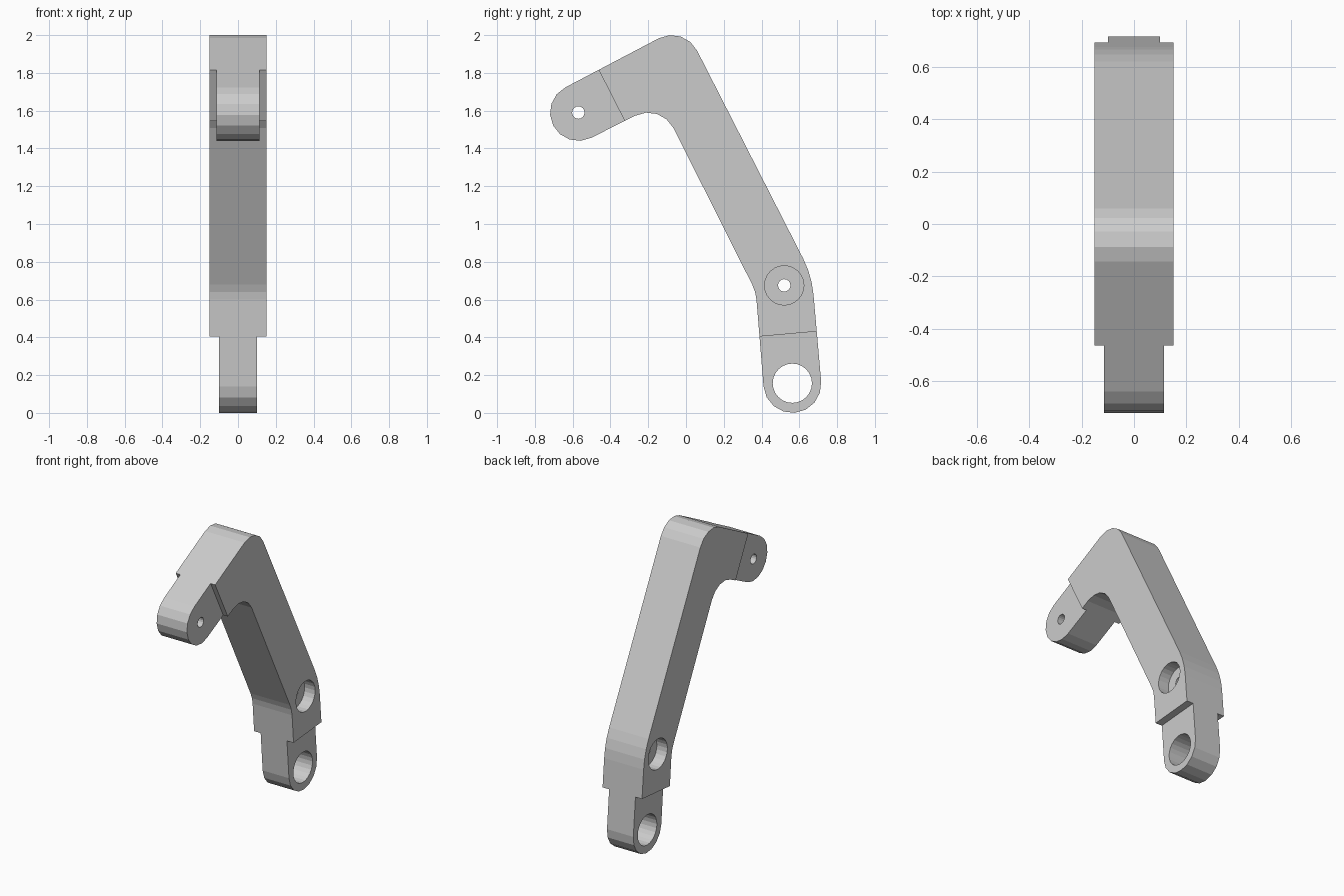
import bpy, bmesh
from math import sin, cos, radians

if "Cube" in bpy.data.objects:
    bpy.data.objects.remove(bpy.data.objects["Cube"])


def arc(cy, cz, r, a0, a1, n):
    """Points of an arc in the side (y, z) plane, angles in degrees."""
    angles = [radians(a0 + (a1 - a0) * i / n) for i in range(n + 1)]
    return [(cy + r * cos(a), cz + r * sin(a)) for a in angles]


def circle(cy, cz, r, n):
    return arc(cy, cz, r, 0, 360, n)[:-1]


def block(cy, cz, angle, half, length):
    """Rectangle starting at a step line and running outward along angle."""
    c, s = cos(radians(angle)), sin(radians(angle))
    return [(cy + c * u - s * v, cz + s * u + c * v)
            for u, v in ((0, -half), (length, -half), (length, half), (0, half))]


def prism(name, pts, x0, x1):
    """Extrude a side profile from x0 to x1."""
    bm = bmesh.new()
    face = bm.faces.new([bm.verts.new((x0, y, z)) for y, z in pts])
    ext = bmesh.ops.extrude_face_region(bm, geom=[face])
    verts = [g for g in ext["geom"] if isinstance(g, bmesh.types.BMVert)]
    bmesh.ops.translate(bm, verts=verts, vec=(x1 - x0, 0, 0))
    bmesh.ops.recalc_face_normals(bm, faces=bm.faces)
    mesh = bpy.data.meshes.new(name)
    bm.to_mesh(mesh)
    bm.free()
    obj = bpy.data.objects.new(name, mesh)
    bpy.context.collection.objects.link(obj)
    return obj


def cut(target, pts, x0, x1):
    cutter = prism("cutter", pts, x0, x1)
    cutter.hide_render = True
    mod = target.modifiers.new("cut", 'BOOLEAN')
    mod.operation, mod.solver, mod.object = 'DIFFERENCE', 'EXACT', cutter
    bpy.context.view_layer.objects.active = target
    bpy.ops.object.modifier_apply(modifier=mod.name)
    bpy.data.objects.remove(cutter)


# Bent arm outline: upper cap, elbow, outer bend, lower cap, inner bend, inner elbow
outline = (arc(-0.57, 1.59, 0.15, -63, -243, 8)
           + arc(-0.075, 1.85, 0.15, 117, 27, 4)
           + arc(0.157, 0.581, 0.52, 27, 5, 3)
           + arc(0.563, 0.153, 0.153, 5, -175, 8)
           + arc(0.157, 0.581, 0.217, 5, 27, 2)
           + arc(-0.20, 1.44, 0.15, 27, 117, 4))
arm = prism("lever_arm", outline, -0.15, 0.15)

for side in (-1, 1):
    # Thinner upper tab, thinner lower tab, counterbore
    cut(arm, block(-0.393, 1.68, 207, 0.22, 0.5), side * 0.115, side * 0.25)
    cut(arm, block(0.542, 0.418, -85, 0.25, 0.6), side * 0.10, side * 0.25)
    cut(arm, circle(0.52, 0.675, 0.104, 24), side * 0.07, side * 0.25)

# Through holes
cut(arm, circle(-0.57, 1.59, 0.033, 16), -0.3, 0.3)
cut(arm, circle(0.52, 0.675, 0.033, 16), -0.3, 0.3)
cut(arm, circle(0.563, 0.157, 0.104, 24), -0.3, 0.3)
